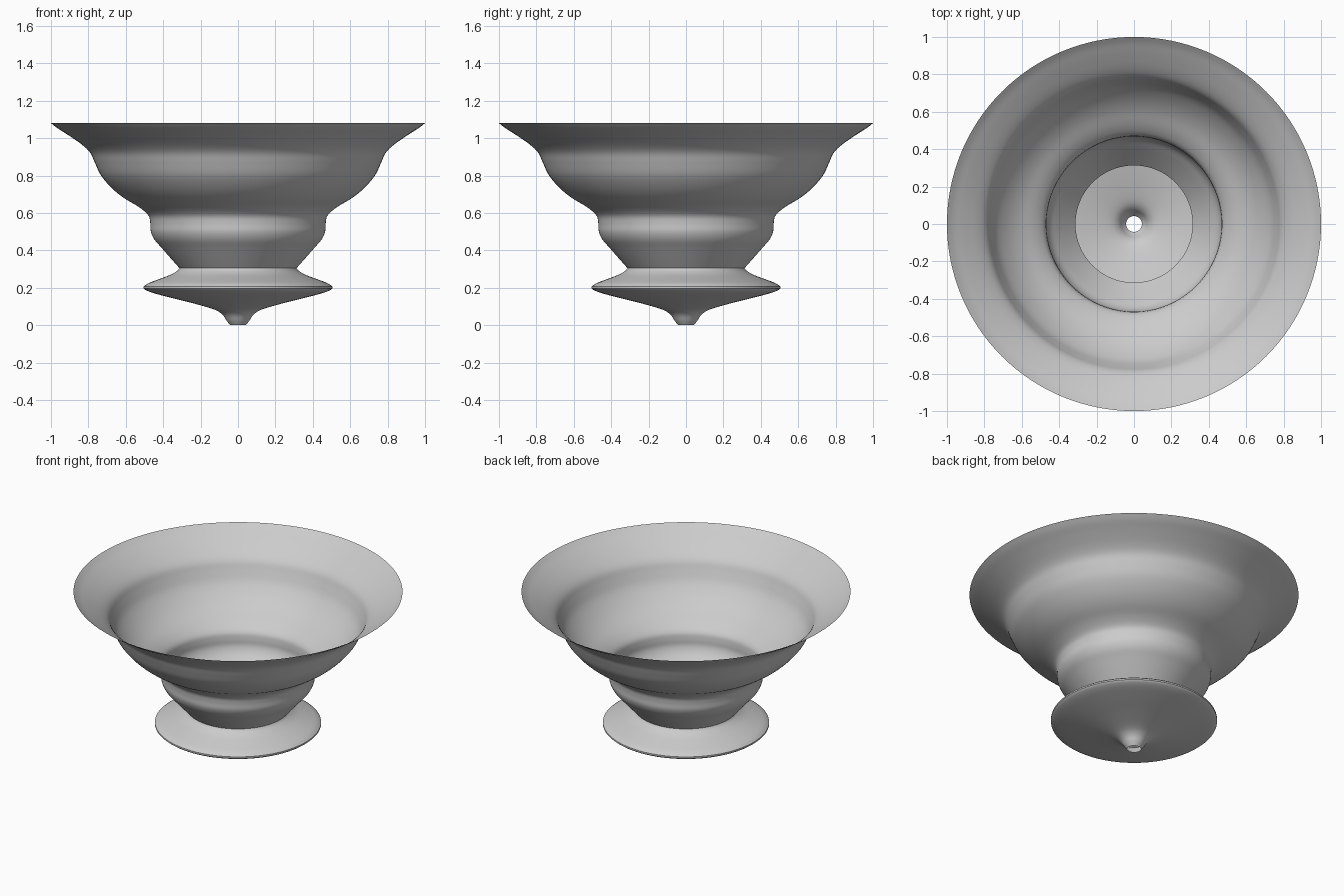
import bpy, bmesh, math
from mathutils import Vector

if "Cube" in bpy.data.objects:
    bpy.data.objects.remove(bpy.data.objects["Cube"])

SIDES = 128

# Profile sections as (radius, height); section ends are crisp edges
foot_under = [(.042, 0), (.06, .023), (.085, .058), (.13, .085), (.24, .117),
              (.36, .147), (.45, .171), (.49, .186), (.505, .197)]
foot_edge = [(.505, .197), (.505, .207)]
foot_top = [(.505, .207), (.478, .225), (.42, .247), (.36, .27), (.325, .291), (.313, .305)]
bowl_wall = [(.313, .305), (.36, .358), (.41, .415), (.447, .458), (.466, .50),
             (.469, .545), (.48, .588), (.53, .632), (.61, .68), (.675, .733),
             (.732, .80), (.765, .868), (.79, .922), (.835, .966), (.91, 1.018),
             (.965, 1.053), (1.0, 1.08)]


def smooth_path(pts, steps=4):
    """Catmull-Rom curve through the given points."""
    p = [Vector(q) for q in pts]
    if len(p) < 3:
        return p
    p = [2 * p[0] - p[1]] + p + [2 * p[-1] - p[-2]]
    out = []
    for a, b, c, d in zip(p, p[1:], p[2:], p[3:]):
        for i in range(steps):
            t = i / steps
            out.append(.5 * (2 * b + (c - a) * t + (2 * a - 5 * b + 4 * c - d) * t ** 2
                             + (3 * b - a - 3 * c + d) * t ** 3))
    return out + [p[-2]]


def lathe(name, sections):
    """Revolve the joined sections around z into an open shell."""
    path = []
    for s in sections:
        path += smooth_path(s)[1 if path else 0:]
    bm = bmesh.new()
    rings = [[bm.verts.new((r * math.cos(2 * math.pi * i / SIDES),
                            r * math.sin(2 * math.pi * i / SIDES), z))
              for i in range(SIDES)] for r, z in path]
    for lo, hi in zip(rings, rings[1:]):
        for i in range(SIDES):
            j = (i + 1) % SIDES
            bm.faces.new((lo[i], lo[j], hi[j], hi[i]))
    mesh = bpy.data.meshes.new(name)
    bm.to_mesh(mesh)
    bm.free()
    ob = bpy.data.objects.new(name, mesh)
    bpy.context.collection.objects.link(ob)
    bpy.ops.object.select_all(action='DESELECT')
    ob.select_set(True)
    bpy.context.view_layer.objects.active = ob
    bpy.ops.object.shade_smooth_by_angle(angle=math.radians(35))
    return ob


# Thin open bowl with its flared foot
lathe("footed_bowl", [foot_under, foot_edge, foot_top, bowl_wall])
